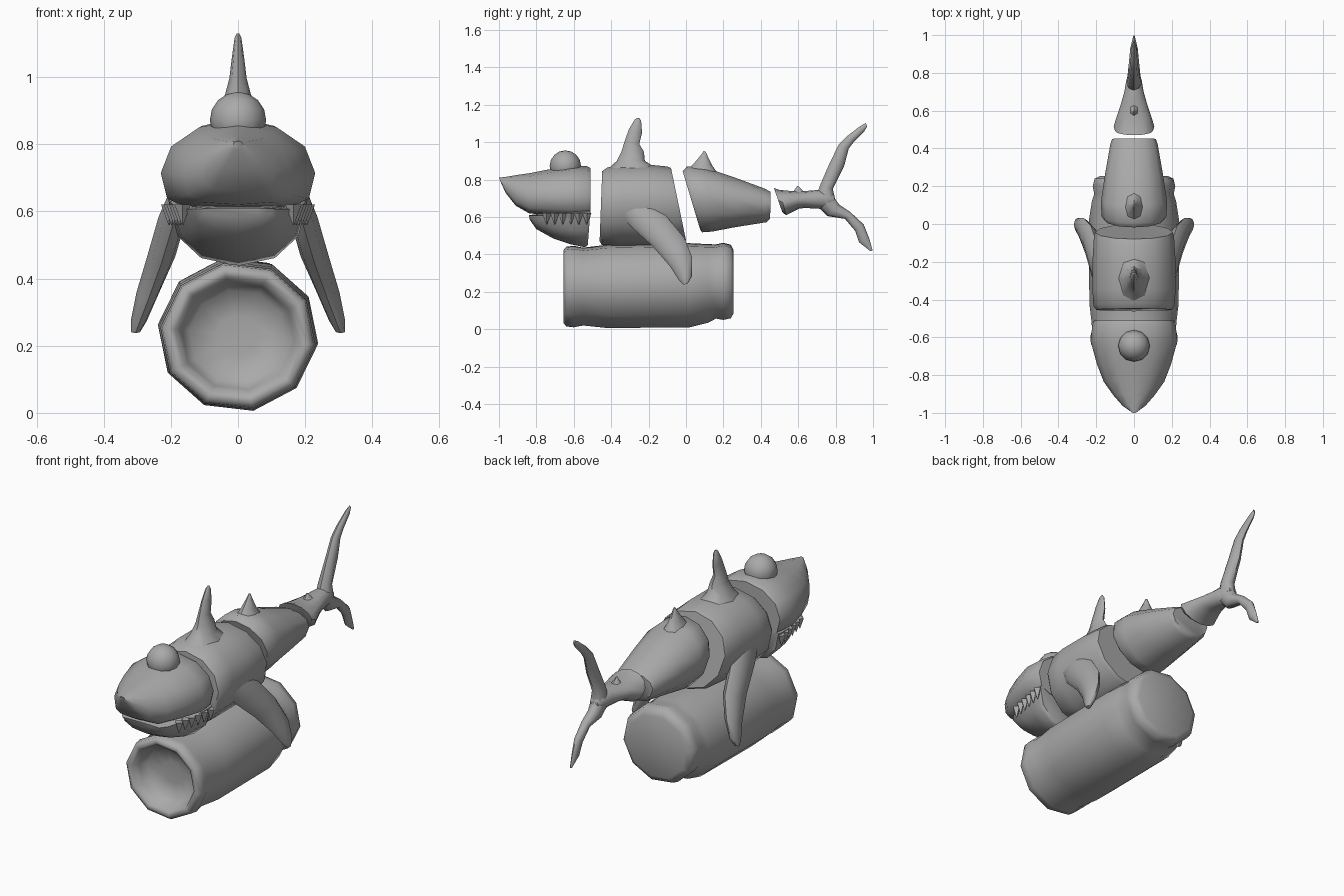
import bpy, bmesh, math
from mathutils import Matrix, Vector

grey = bpy.data.materials.new("plain grey")
grey.diffuse_color = (0.4, 0.4, 0.4, 1)


def finish(name, bm, angle=50):
    """Turn a bmesh into a named, smooth shaded object."""
    bmesh.ops.recalc_face_normals(bm, faces=bm.faces)
    mesh = bpy.data.meshes.new(name)
    bm.to_mesh(mesh)
    bm.free()
    mesh.materials.append(grey)
    ob = bpy.data.objects.new(name, mesh)
    bpy.context.collection.objects.link(ob)
    bpy.ops.object.select_all(action='DESELECT')
    ob.select_set(True)
    bpy.context.view_layer.objects.active = ob
    bpy.ops.object.shade_smooth_by_angle(angle=math.radians(angle))
    return ob


def loft(name, sections, n=12, wide=0.5, p=1.0, phase=0.0, angle=50):
    """Skin rings, each (y0, z0, y1, z1, half width, centre x).
    wide: height of the widest point, p: squareness of the lower half."""
    bm = bmesh.new()
    rings = []
    for y0, z0, y1, z1, w, *cx in sections:
        ring = []
        for i in range(n):
            a = phase + 2 * math.pi * i / n
            c, s = math.cos(a), math.sin(a)
            if c >= -1e-6:
                t, x = wide + (1 - wide) * c, w * s
            else:
                t = wide * (1 - abs(c) ** p)
                x = w * math.copysign(abs(s) ** p, s)
            ring.append(bm.verts.new((x + (cx[0] if cx else 0),
                                      y0 + (y1 - y0) * t, z0 + (z1 - z0) * t)))
        rings.append(ring)
    for a, b in zip(rings, rings[1:]):
        for i in range(n):
            j = (i + 1) % n
            bm.faces.new((a[i], a[j], b[j], b[i]))
    bm.faces.new(rings[0])
    bm.faces.new(rings[-1])
    return finish(name, bm, angle)


# Head: upper jaw with pointed snout
loft("upper_head", [
    (-0.99, 0.785, -1.0, 0.81, 0.015), (-0.965, 0.73, -0.96, 0.815, 0.06),
    (-0.91, 0.66, -0.90, 0.825, 0.11), (-0.84, 0.62, -0.83, 0.835, 0.16),
    (-0.75, 0.61, -0.74, 0.853, 0.195), (-0.62, 0.60, -0.62, 0.872, 0.23),
    (-0.53, 0.60, -0.53, 0.872, 0.22), (-0.51, 0.60, -0.51, 0.862, 0.21),
], wide=0.42, p=0.6)

# Lower jaw
loft("lower_jaw", [
    (-0.835, 0.585, -0.84, 0.61, 0.11), (-0.80, 0.535, -0.80, 0.615, 0.14),
    (-0.71, 0.485, -0.71, 0.62, 0.165), (-0.62, 0.455, -0.61, 0.64, 0.195),
    (-0.54, 0.438, -0.53, 0.65, 0.205), (-0.525, 0.45, -0.51, 0.65, 0.2),
], wide=0.9, p=0.9)

# Teeth along both sides of the mouth
bm = bmesh.new()
for side in (-1, 1):
    for k in range(6):
        y = -0.745 + 0.043 * k
        m = (Matrix.Translation((side * (0.165 + 0.008 * k), y, 0.59))
             @ Matrix.Rotation(math.pi, 4, 'X'))
        bmesh.ops.create_cone(bm, cap_ends=True, segments=4, radius1=0.024,
                              radius2=0.002, depth=0.06, matrix=m)
finish("teeth", bm, 30)

# Round dome on top of the head
bm = bmesh.new()
bmesh.ops.create_uvsphere(bm, u_segments=12, v_segments=8, radius=0.084,
                          matrix=Matrix.Translation((0, -0.645, 0.872)))
finish("head_dome", bm)

# Front body segment
loft("front_body", [
    (-0.462, 0.47, -0.448, 0.845, 0.2), (-0.45, 0.45, -0.42, 0.865, 0.215),
    (-0.36, 0.448, -0.34, 0.88, 0.22), (-0.2, 0.448, -0.2, 0.88, 0.22),
    (-0.02, 0.462, -0.1, 0.87, 0.212), (0.0, 0.475, -0.08, 0.862, 0.205),
], wide=0.55)

# Back fin, flaring out at its base
loft("back_fin", [
    (-0.42, 0.855, -0.15, 0.855, 0.085), (-0.37, 0.90, -0.22, 0.90, 0.058),
    (-0.345, 0.95, -0.225, 0.95, 0.038), (-0.33, 1.0, -0.25, 0.99, 0.026),
    (-0.305, 1.07, -0.235, 1.05, 0.018), (-0.275, 1.12, -0.24, 1.115, 0.01),
    (-0.262, 1.13, -0.25, 1.13, 0.004),
], n=8)

# Side fins sweeping down and outward
for side, label in ((-1, "left"), (1, "right")):
    loft(label + "_side_fin", [
        (-0.35, 0.62, -0.19, 0.67, 0.02, side * 0.19),
        (-0.30, 0.555, -0.11, 0.61, 0.042, side * 0.195),
        (-0.18, 0.445, -0.01, 0.49, 0.042, side * 0.228),
        (-0.085, 0.335, 0.033, 0.385, 0.034, side * 0.268),
        (-0.04, 0.265, 0.033, 0.285, 0.024, side * 0.295),
        (-0.015, 0.238, 0.01, 0.245, 0.014, side * 0.305),
    ], n=8)

# Rear body segment
loft("rear_body", [
    (0.075, 0.535, -0.018, 0.845, 0.16), (0.085, 0.518, 0.005, 0.87, 0.172),
    (0.14, 0.522, 0.10, 0.865, 0.175), (0.26, 0.545, 0.25, 0.815, 0.155),
    (0.43, 0.572, 0.42, 0.752, 0.125), (0.45, 0.59, 0.452, 0.735, 0.115),
], wide=0.55)

# Small rear fin
loft("small_fin", [
    (0.0, 0.84, 0.18, 0.82, 0.06), (0.045, 0.89, 0.14, 0.875, 0.03),
    (0.075, 0.925, 0.118, 0.92, 0.015), (0.095, 0.953, 0.105, 0.95, 0.005),
], n=8)

# Tail stem
loft("tail_stem", [
    (0.515, 0.625, 0.47, 0.755, 0.1), (0.535, 0.61, 0.50, 0.745, 0.108),
    (0.605, 0.645, 0.57, 0.738, 0.085), (0.635, 0.648, 0.63, 0.738, 0.07),
    (0.70, 0.645, 0.71, 0.745, 0.05), (0.76, 0.64, 0.77, 0.74, 0.04),
    (0.79, 0.67, 0.795, 0.71, 0.025),
])
loft("tail_ridge", [
    (0.56, 0.72, 0.65, 0.72, 0.035), (0.58, 0.745, 0.62, 0.745, 0.014),
    (0.594, 0.765, 0.6, 0.765, 0.004),
], n=6)

# Tail flukes
loft("upper_fluke", [
    (0.69, 0.69, 0.80, 0.685, 0.042), (0.715, 0.765, 0.785, 0.75, 0.036),
    (0.76, 0.87, 0.845, 0.87, 0.027), (0.815, 0.985, 0.87, 0.965, 0.021),
    (0.865, 1.035, 0.90, 1.005, 0.017), (0.93, 1.085, 0.955, 1.06, 0.011),
    (0.962, 1.103, 0.968, 1.085, 0.005),
], n=8)
loft("lower_fluke", [
    (0.70, 0.66, 0.785, 0.715, 0.042), (0.755, 0.605, 0.82, 0.665, 0.034),
    (0.85, 0.59, 0.88, 0.625, 0.026), (0.905, 0.525, 0.95, 0.56, 0.02),
    (0.925, 0.465, 0.98, 0.485, 0.014), (0.985, 0.418, 0.998, 0.42, 0.005),
], n=8)

# Ten sided barrel: hollow front, bulging sides, flat back (y, radius, centre z)
profile = [(-0.56, 0.06, 0.228), (-0.57, 0.14, 0.228), (-0.61, 0.162, 0.228),
           (-0.648, 0.18, 0.228), (-0.654, 0.2, 0.228), (-0.64, 0.217, 0.228),
           (-0.60, 0.222, 0.228), (-0.55, 0.212, 0.228), (-0.42, 0.227, 0.229),
           (0.02, 0.229, 0.235), (0.12, 0.214, 0.245), (0.16, 0.202, 0.255),
           (0.2, 0.21, 0.256), (0.24, 0.2, 0.255), (0.255, 0.17, 0.253)]
loft("barrel", [(y, z - r, y, z + r, r * 1.05) for y, r, z in profile],
     n=10, phase=math.radians(-11), angle=60)
